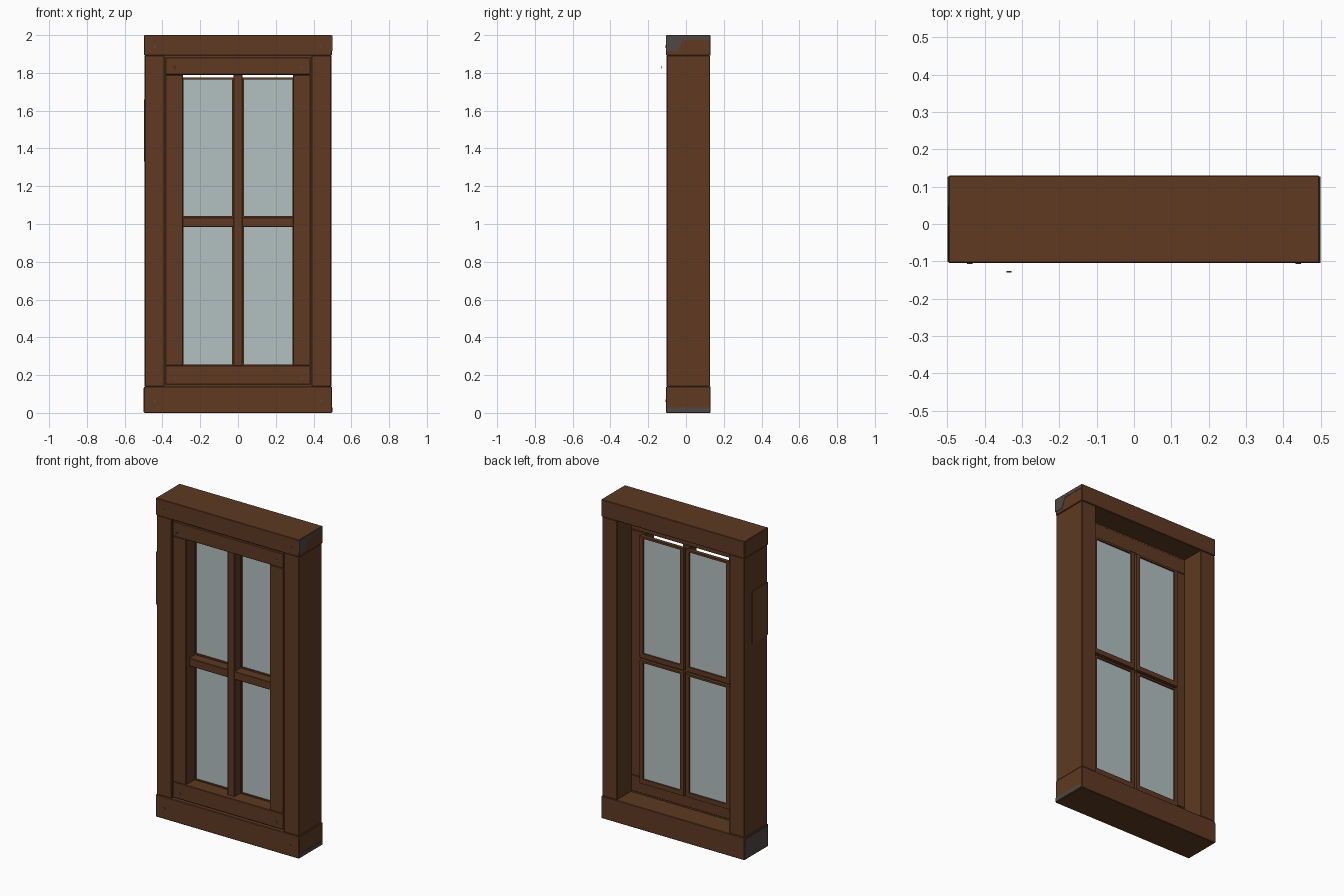
import bpy
import bmesh
import math

cube = bpy.data.objects.get("Cube")
if cube:
    bpy.data.objects.remove(cube, do_unlink=True)


def material(name, rgb):
    m = bpy.data.materials.new(name)
    m.use_nodes = True
    m.diffuse_color = (*rgb, 1)
    m.node_tree.nodes["Principled BSDF"].inputs["Base Color"].default_value = (*rgb, 1)
    return m


WOOD = material("brown_wood", (0.112, 0.042, 0.016))
LIGHT = material("lighter_brown_wood", (0.13, 0.052, 0.02))
GREY = material("grey_end_grain", (0.08, 0.065, 0.058))
GLASS = material("pale_glass", (0.45, 0.53, 0.53))


def finish(name, bm, mat, bevel=0.0):
    bmesh.ops.recalc_face_normals(bm, faces=bm.faces)
    mesh = bpy.data.meshes.new(name)
    bm.to_mesh(mesh)
    bm.free()
    mesh.materials.append(mat)
    ob = bpy.data.objects.new(name, mesh)
    bpy.context.collection.objects.link(ob)
    if bevel:
        mod = ob.modifiers.new("worn_edges", "BEVEL")
        mod.width = bevel
        mod.segments = 1
    return ob


def box(name, x, y, z, mat=WOOD, bevel=0.0):
    """Box from (low, high) ranges on each axis."""
    bm = bmesh.new()
    bmesh.ops.create_cube(bm, size=1)
    for v in bm.verts:
        v.co = [r[0] if c < 0 else r[1] for c, r in zip(v.co, (x, y, z))]
    return finish(name, bm, mat, bevel)


def surround(name, x, y, z, side, top, bottom, bevel=0.0, overhang=0.0):
    """Two stiles between a full-width head and sill."""
    (x0, x1), (z0, z1) = x, z
    o = overhang
    yi = (y[0] + o, y[1] - o)
    box(name + "_right_stile", (x0 + o, x0 + side), yi, (z0 + bottom, z1 - top), WOOD, bevel)
    box(name + "_left_stile", (x1 - side, x1 - o), yi, (z0 + bottom, z1 - top), WOOD, bevel)
    box(name + "_head", x, y, (z1 - top, z1), WOOD, bevel)
    box(name + "_sill", x, y, (z0, z0 + bottom), WOOD, bevel)


def side_plate(name, x, profile, mat):
    """Thin plate on an end face, from a (y, z) profile."""
    bm = bmesh.new()
    face = bm.faces.new([bm.verts.new((x, y, z)) for y, z in profile])
    ext = bmesh.ops.extrude_face_region(bm, geom=[face])
    for v in ext["geom"]:
        if isinstance(v, bmesh.types.BMVert):
            v.co.x -= math.copysign(0.006, x)
    return finish(name, bm, mat)


def peg(name, x, y, z):
    bm = bmesh.new()
    bmesh.ops.create_cone(bm, cap_ends=True, segments=8, radius1=0.007, radius2=0.007, depth=0.004)
    for v in bm.verts:
        v.co = (x + v.co.x, y + v.co.z, z + v.co.y)
    return finish(name, bm, GREY)


# Outer frame, sash and the stop that closes the joint between them
surround("frame", (-0.497, 0.497), (-0.105, 0.13), (0, 2), 0.107, 0.108, 0.14, 0.003, 0.003)
surround("sash", (-0.384, 0.384), (-0.1, -0.01), (0.15, 1.882), 0.094, 0.092, 0.1, 0.003)
surround("stop", (-0.391, 0.391), (-0.05, -0.015), (0.139, 1.893), 0.02, 0.02, 0.02)

# Glazing bars
box("upright_bar", (-0.025, 0.025), (-0.07, -0.004), (0.245, 1.795), WOOD, 0.003)
box("cross_bar", (-0.295, 0.295), (-0.068, -0.006), (0.985, 1.035), WOOD, 0.003)

# Four panes, each held by thin beads on the back of the sash
for row, z in (("lower", (0.225, 0.997)), ("upper", (1.013, 1.776))):
    for side, s in (("right", -1), ("left", 1)):
        x = tuple(sorted((s * 0.008, s * 0.313)))
        name = row + "_" + side
        surround(name + "_bead", x, (-0.01, 0.014), z, 0.024, 0.012, 0.03)
        box(name + "_glass", (x[0] + 0.01, x[1] - 0.01), (-0.001, 0.005),
            (z[0] + 0.01, z[1] - 0.008), GLASS)

# Exposed end grain and a repair patch on the end faces
side_plate("top_left_end_grain", 0.499,
           [(-0.105, 1.915), (-0.045, 1.915), (-0.02, 1.975), (0.127, 1.975),
            (0.127, 1.997), (-0.105, 1.997)], GREY)
side_plate("bottom_left_end_grain", 0.499,
           [(-0.102, 0.005), (0.127, 0.005), (0.127, 0.028), (-0.102, 0.028)], GREY)
side_plate("bottom_right_end_grain", -0.499,
           [(-0.102, 0.005), (0.127, 0.005), (0.127, 0.132), (-0.102, 0.132)], GREY)
side_plate("side_patch", -0.498,
           [(-0.1, 1.33), (0.05, 1.33), (0.05, 1.66), (-0.1, 1.66)], LIGHT)

# Corner pegs, one of them worked loose
for side, s in (("right", -1), ("left", 1)):
    for end, zf, zs in (("bottom", 0.065, 0.185), ("top", 1.94, 1.83)):
        peg("frame_peg_" + end + "_" + side, s * 0.44, -0.1055, zf)
        loose = side == "right" and end == "top"
        peg("sash_peg_" + end + "_" + side, s * 0.335, -0.128 if loose else -0.1005, zs)
